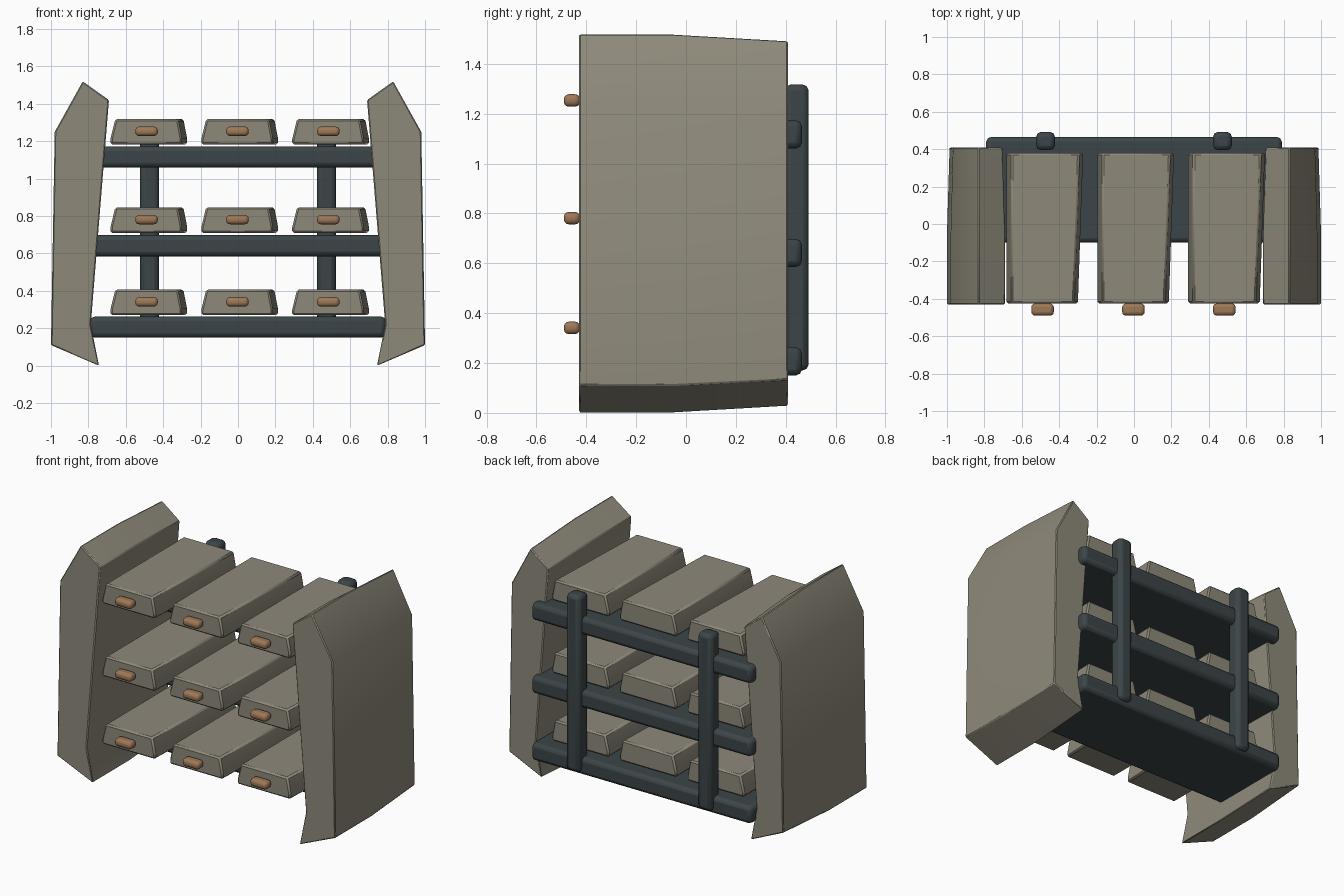
import bpy, bmesh

if "Cube" in bpy.data.objects:
    bpy.data.objects.remove(bpy.data.objects["Cube"])


def material(name, color):
    m = bpy.data.materials.new(name)
    m.diffuse_color = (*color, 1)
    m.use_nodes = True
    m.node_tree.nodes["Principled BSDF"].inputs["Base Color"].default_value = m.diffuse_color
    return m


STONE = material("stone_tan", (0.27, 0.25, 0.195))
DARK = material("dark_slate", (0.045, 0.06, 0.065))
COPPER = material("copper", (0.34, 0.19, 0.095))


def finish(name, bm, mat, bevel, segments):
    bmesh.ops.recalc_face_normals(bm, faces=bm.faces)
    mesh = bpy.data.meshes.new(name)
    bm.to_mesh(mesh)
    bm.free()
    mesh.materials.append(mat)
    ob = bpy.data.objects.new(name, mesh)
    bpy.context.collection.objects.link(ob)
    mod = ob.modifiers.new("bevel", 'BEVEL')
    mod.width = bevel
    mod.segments = segments
    mod.limit_method = 'ANGLE'
    bpy.ops.object.select_all(action='DESELECT')
    ob.select_set(True)
    bpy.context.view_layer.objects.active = ob
    bpy.ops.object.shade_smooth_by_angle()
    return ob


def box(name, x, y, z, mat, bevel, segments=2):
    """Bevelled box from (min, max) ranges."""
    bm = bmesh.new()
    bmesh.ops.create_cube(bm, size=1)
    for v in bm.verts:
        for i, (a, b) in enumerate((x, y, z)):
            v.co[i] = a if v.co[i] < 0 else b
    return finish(name, bm, mat, bevel, segments)


def loft(name, sections, mat, bevel, segments=1):
    """Skin a series of (y, [(x, z), ...]) outlines."""
    bm = bmesh.new()
    rings = [[bm.verts.new((x, y, z)) for x, z in pts] for y, pts in sections]
    n = len(rings[0])
    for a, b in zip(rings, rings[1:]):
        for i in range(n):
            j = (i + 1) % n
            bm.faces.new((a[i], a[j], b[j], b[i]))
    bm.faces.new(rings[0])
    bm.faces.new(rings[-1])
    return finish(name, bm, mat, bevel, segments)


# Side panels: angular slabs narrowing slightly toward the back
PANEL = [(0.83, 1.52), (0.69, 1.42), (0.787, 0.22), (0.743, 0.0),
         (1.0, 0.11), (0.98, 1.25)]
for side, sx in (("left", -1), ("right", 1)):
    sections = []
    for y, kx, kz in ((-0.43, 1, 1), (-0.05, 1, 1), (0.41, 0.91, 0.965)):
        sections.append((y, [(sx * (0.845 + (x - 0.845) * kx),
                              0.76 + (z - 0.76) * kz) for x, z in PANEL]))
    loft(f"side_panel_{side}", sections, STONE, 0.006)

# Shelf boards
for i, z in enumerate((0.15, 0.585, 1.06)):
    box(f"shelf_{i}", (-0.79, 0.79), (-0.10, 0.465), (z, z + 0.113), DARK, 0.025)

# Back posts
for side, sx in (("left", -1), ("right", 1)):
    cx = 0.473 * sx
    box(f"back_post_{side}", (cx - 0.05, cx + 0.05), (0.395, 0.492),
        (0.17, 1.317), DARK, 0.025)

# Drawers with copper pulls: tapered blocks, right side flaring toward the back
for row, z in enumerate((0.27, 0.71, 1.182)):
    for col in range(3):
        x = -0.682 + 0.486 * col
        sections = []
        for y, flare in ((-0.425, 0), (0.38, 0.028)):
            sections.append((y, [(x, z), (x + 0.382 + flare, z),
                                 (x + 0.382 + flare, z + 0.035),
                                 (x + 0.362 + flare, z + 0.137),
                                 (x + 0.026, z + 0.137), (x, z + 0.03)]))
        loft(f"drawer_{row}_{col}", sections, STONE, 0.01)
        hx, hz = x + 0.193, z + 0.071
        box(f"drawer_pull_{row}_{col}", (hx - 0.06, hx + 0.06), (-0.49, -0.425),
            (hz - 0.025, hz + 0.025), COPPER, 0.02, 3)
